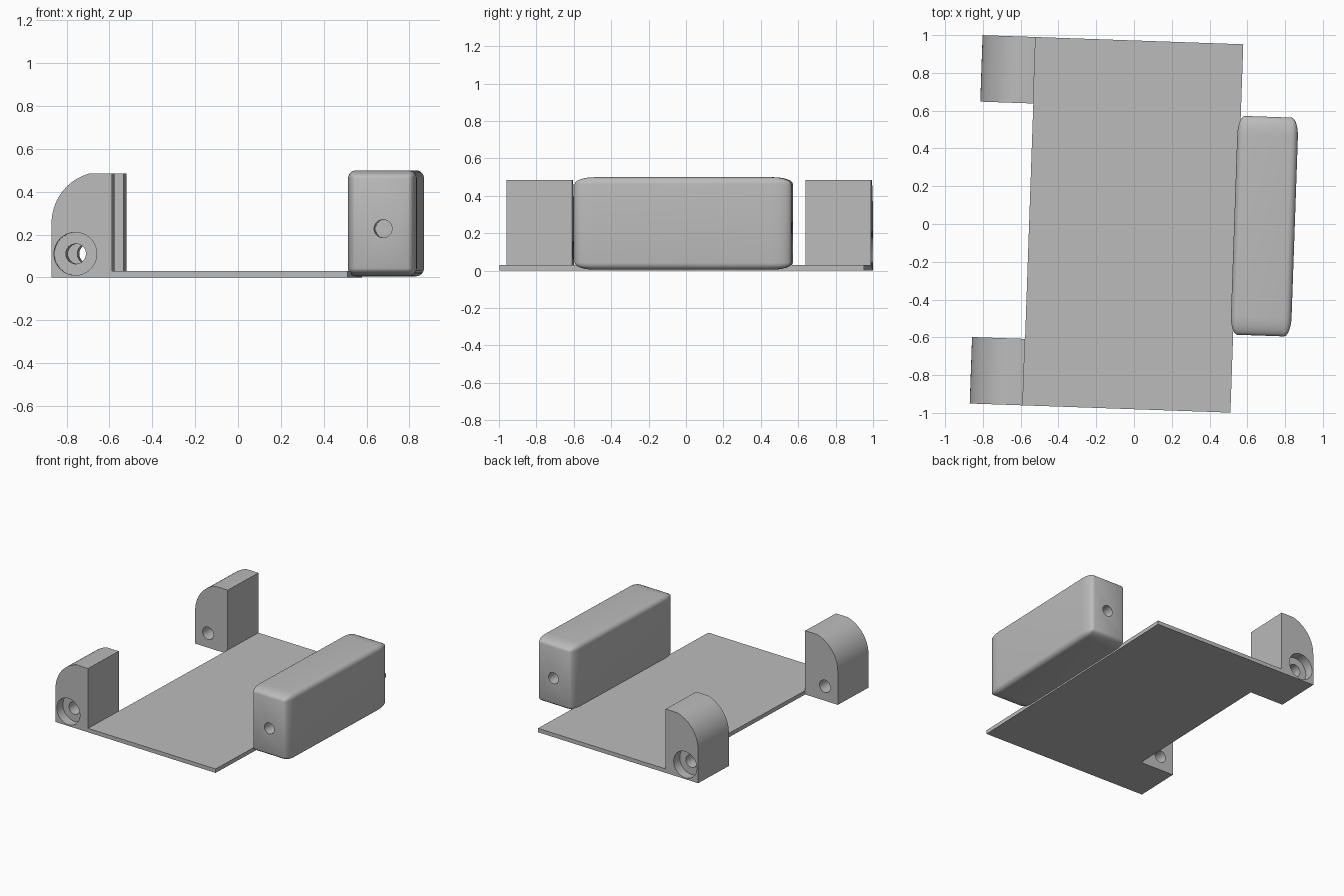
import bpy, bmesh, math
from mathutils import Matrix

if "Cube" in bpy.data.objects:
    bpy.data.objects.remove(bpy.data.objects["Cube"])

TURN = math.radians(-2)      # whole bracket sits slightly turned
FRONT, BACK = -0.98, 0.971   # plate ends
EAR = 0.352                  # ear length along y

grey = bpy.data.materials.new("light_grey")
grey.diffuse_color = (0.5, 0.5, 0.5, 1)
grey.use_nodes = True
grey.node_tree.nodes["Principled BSDF"].inputs["Base Color"].default_value = grey.diffuse_color


def make(name, bm):
    bmesh.ops.recalc_face_normals(bm, faces=bm.faces)
    me = bpy.data.meshes.new(name)
    bm.to_mesh(me)
    bm.free()
    ob = bpy.data.objects.new(name, me)
    bpy.context.collection.objects.link(ob)
    me.materials.append(grey)
    return ob


def box(x0, x1, y0, y1, z0, z1):
    bm = bmesh.new()
    bmesh.ops.create_cube(bm, size=1)
    bmesh.ops.transform(bm, verts=bm.verts, matrix=
        Matrix.Translation(((x0 + x1) / 2, (y0 + y1) / 2, (z0 + z1) / 2))
        @ Matrix.Diagonal((x1 - x0, y1 - y0, z1 - z0, 1)))
    return bm


def drill(ob, x, z, r, y0, y1):
    """Cut a round hole along y."""
    bm = bmesh.new()
    bmesh.ops.create_cone(bm, cap_ends=True, segments=32, radius1=r, radius2=r, depth=y1 - y0,
                          matrix=Matrix.Translation((x, (y0 + y1) / 2, z))
                          @ Matrix.Rotation(math.pi / 2, 4, 'X'))
    cutter = make("hole_cutter", bm)
    mod = ob.modifiers.new("hole", 'BOOLEAN')
    mod.operation, mod.solver, mod.object = 'DIFFERENCE', 'EXACT', cutter
    bpy.context.view_layer.objects.active = ob
    bpy.ops.object.modifier_apply(modifier=mod.name)
    bpy.data.objects.remove(cutter)


def finish(ob):
    bpy.ops.object.select_all(action='DESELECT')
    ob.select_set(True)
    bpy.context.view_layer.objects.active = ob
    bpy.ops.object.shade_smooth_by_angle(angle=math.radians(30))
    ob.rotation_euler.z = TURN


def ear(name, y0, y1, outer):
    # rounded profile extruded along y
    r, cx, cz, top = 0.24, -0.596, 0.253, 0.485
    end = math.asin((top - cz) / r)
    pts = [(-0.555, 0), (-0.836, 0)]
    pts += [(cx - r * math.cos(end * i / 14), cz + r * math.sin(end * i / 14)) for i in range(15)]
    pts.append((-0.555, top))
    bm = bmesh.new()
    face = bm.faces.new([bm.verts.new((x, y0, z)) for x, z in pts])
    ext = bmesh.ops.extrude_face_region(bm, geom=[face])
    bmesh.ops.translate(bm, vec=(0, y1 - y0, 0),
                        verts=[v for v in ext["geom"] if isinstance(v, bmesh.types.BMVert)])
    ob = make(name, bm)
    # screw hole with a wide recess on the outer end
    drill(ob, -0.725, 0.11, 0.047, y0 - 0.1, y1 + 0.1)
    drill(ob, -0.725, 0.11, 0.1, outer - 0.07, outer + 0.07)
    finish(ob)


# thin base plate
finish(make("base_plate", box(-0.555, 0.545, FRONT, BACK, 0, 0.03)))

# mounting ears
ear("front_ear", FRONT, FRONT + EAR, FRONT)
ear("back_ear", BACK - EAR, BACK, BACK)

# side block, rounded further along its length than across
STRETCH = 2.8
Y0, Y1 = -0.567, 0.592
bm = box(0.53, 0.851, Y0 / STRETCH, Y1 / STRETCH, 0.005, 0.499)
bmesh.ops.bevel(bm, geom=bm.edges[:], offset=0.037, segments=6, profile=0.5, affect='EDGES')
bmesh.ops.scale(bm, vec=(1, STRETCH, 1), verts=bm.verts)
block = make("side_block", bm)
for y in (Y0, Y1):
    drill(block, 0.697, 0.227, 0.042, y - 0.2, y + 0.2)
finish(block)
